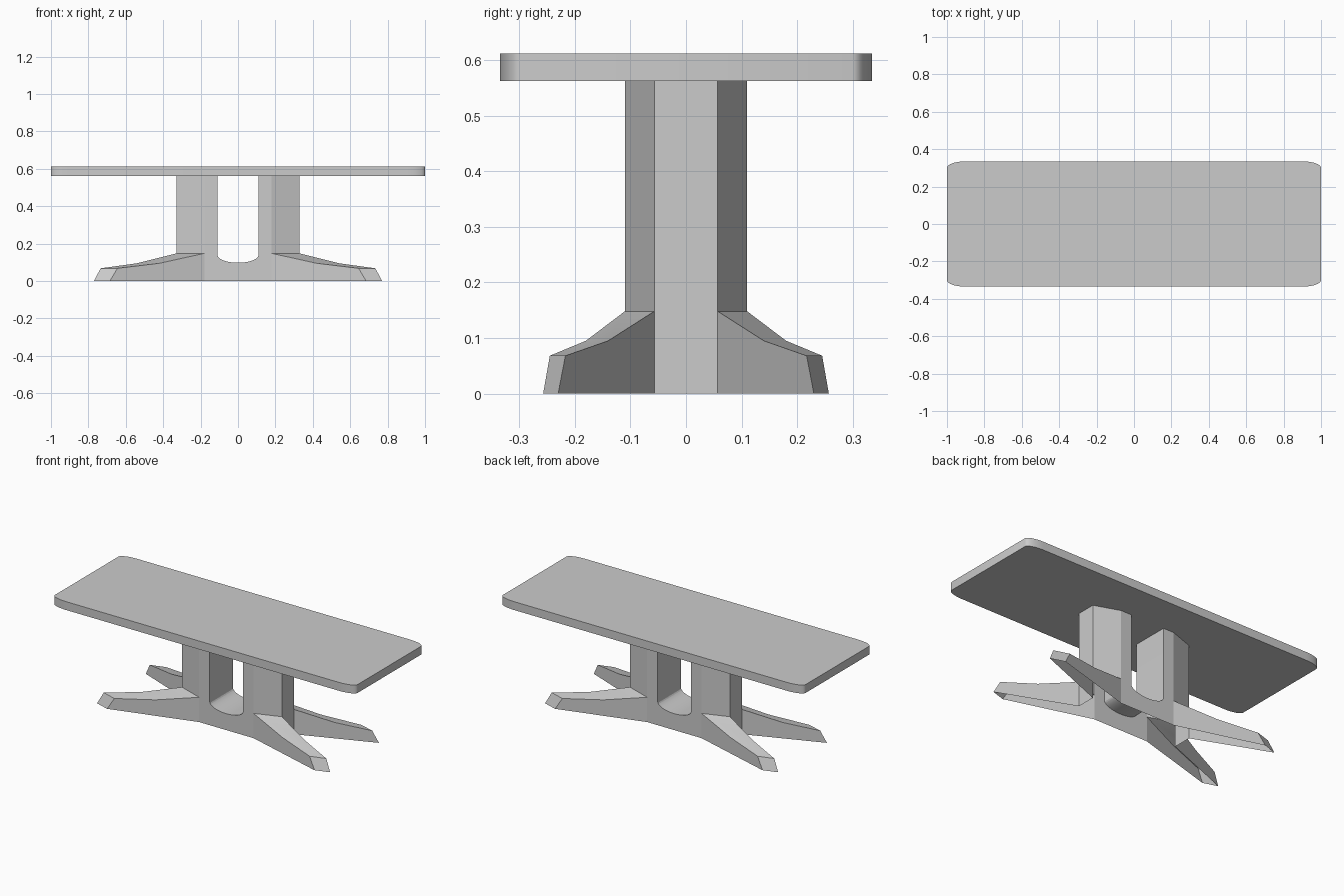
import bpy, bmesh
from math import sin, cos, pi, radians

if "Cube" in bpy.data.objects:
    bpy.data.objects.remove(bpy.data.objects["Cube"])

TOP, UNDER = 0.612, 0.562


def make_object(name, faces):
    """Build a welded mesh object from faces given as point lists."""
    bm = bmesh.new()
    for pts in faces:
        bm.faces.new([bm.verts.new(p) for p in pts])
    bmesh.ops.remove_doubles(bm, verts=bm.verts, dist=1e-5)
    me = bpy.data.meshes.new(name)
    bm.to_mesh(me)
    bm.free()
    ob = bpy.data.objects.new(name, me)
    bpy.context.collection.objects.link(ob)
    return ob


def smooth(ob, angle):
    bpy.ops.object.select_all(action='DESELECT')
    ob.select_set(True)
    bpy.context.view_layer.objects.active = ob
    bpy.ops.object.shade_smooth_by_angle(angle=radians(angle))


# Tabletop: slab with elliptical corners
RX, RY, N = 0.10, 0.035, 8
outline = []
for q, (sx, sy) in enumerate([(1, 1), (-1, 1), (-1, -1), (1, -1)]):
    for i in range(N + 1):
        a = (q + i / N) * pi / 2
        outline.append((sx * (1 - RX) + RX * cos(a), sy * (0.335 - RY) + RY * sin(a)))
low = [(x, y, UNDER) for x, y in outline]
high = [(x, y, TOP) for x, y in outline]
n = len(outline)
sides = [[low[i], low[(i + 1) % n], high[(i + 1) % n], high[i]] for i in range(n)]
tabletop = make_object("tabletop", [high, low[::-1]] + sides)
smooth(tabletop, 35)

# Pedestal: one hollow quarter (front right), open underneath, mirrored in x and y
Y = -0.11
front_edge = [(0.18, Y, 0.148), (0.42, -0.18, 0.095), (0.645, -0.245, 0.068), (0.685, -0.257, 0)]
back_edge = [(0.33, -0.057, 0.148), (0.54, -0.14, 0.095), (0.735, -0.217, 0.068), (0.77, -0.23, 0)]
A0, B0 = (0.18, Y, 0), (0.33, -0.057, 0)
A2, B2 = (0.18, Y, UNDER), (0.33, -0.057, UNDER)

# Saddle curve between the columns, then the inner column wall
slot = [(0.11 * sin(i / 10 * pi / 2), 0.14 - 0.042 * cos(i / 10 * pi / 2)) for i in range(11)]
slot.append((0.11, UNDER))

faces = [
    # front panel with the slot cut out
    [(0, Y, 0), A0, front_edge[0], A2] + [(x, Y, z) for x, z in reversed(slot)],
    # column chamfer above the leg, and column end face
    [front_edge[0], back_edge[0], B2, A2],
    [B0, (0.33, 0, 0), (0.33, 0, UNDER), B2, back_edge[0]],
    # leg side walls
    [A0] + front_edge[::-1],
    [back_edge[3], B0] + back_edge[:3],
]
# leg top strips and toe
for i in range(3):
    faces.append([front_edge[i], front_edge[i + 1], back_edge[i + 1], back_edge[i]])
# slot surface
for (x0, z0), (x1, z1) in zip(slot, slot[1:]):
    faces.append([(x0, Y, z0), (x1, Y, z1), (x1, 0, z1), (x0, 0, z0)])

pedestal = make_object("pedestal_base", faces)
smooth(pedestal, 12)
mirror = pedestal.modifiers.new("mirror", 'MIRROR')
mirror.use_axis = (True, True, False)
mirror.merge_threshold = 0.0005
